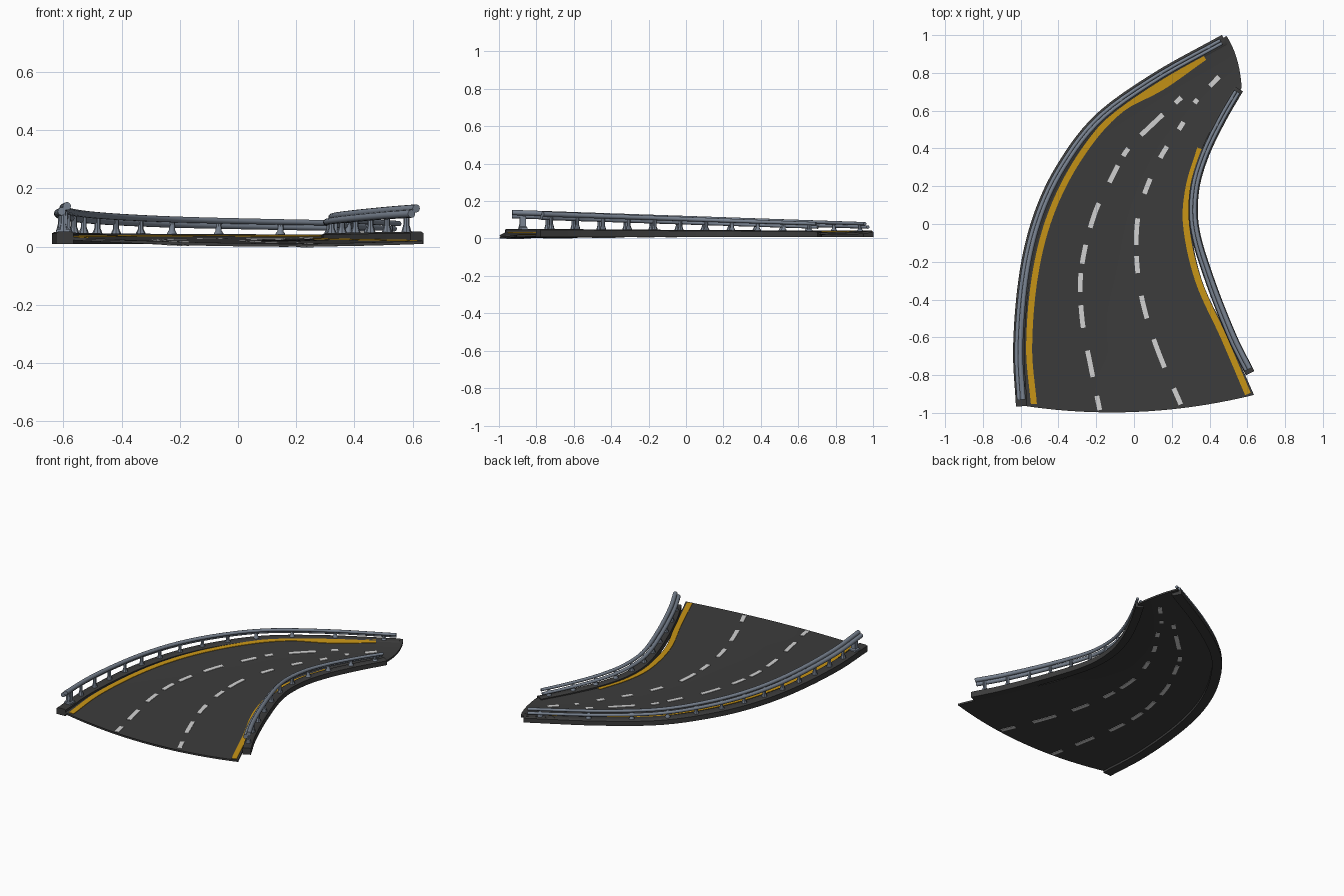
import bpy, bmesh, math
from mathutils import Vector
from mathutils.bvhtree import BVHTree

if "Cube" in bpy.data.objects:
    bpy.data.objects.remove(bpy.data.objects["Cube"])


def material(name, rgb):
    m = bpy.data.materials.new(name)
    m.use_nodes = True
    m.diffuse_color = (*rgb, 1)
    m.node_tree.nodes["Principled BSDF"].inputs["Base Color"].default_value = (*rgb, 1)
    return m


ASPHALT = material("dark asphalt", (0.045, 0.045, 0.045))
YELLOW = material("road yellow", (0.58, 0.30, 0.008))
WHITE = material("line white", (0.65, 0.65, 0.65))
STEEL = material("blue grey steel", (0.19, 0.225, 0.28))


def finish(name, bm, mat, smooth=False):
    bmesh.ops.recalc_face_normals(bm, faces=bm.faces)
    mesh = bpy.data.meshes.new(name)
    bm.to_mesh(mesh)
    bm.free()
    mesh.materials.append(mat)
    ob = bpy.data.objects.new(name, mesh)
    bpy.context.collection.objects.link(ob)
    if smooth:
        bpy.ops.object.select_all(action="DESELECT")
        ob.select_set(True)
        bpy.context.view_layer.objects.active = ob
        bpy.ops.object.shade_smooth_by_angle(angle=math.radians(40))
    return ob


def x_at(pts, y):
    """Smooth curve x(y) through points sorted by y."""
    n = len(pts)
    i = 0
    while i < n - 2 and y > pts[i + 1][1]:
        i += 1

    def slope(k):
        a, b = pts[max(k - 1, 0)], pts[min(k + 1, n - 1)]
        return (b[0] - a[0]) / (b[1] - a[1])

    (xa, ya), (xb, yb) = pts[i], pts[i + 1]
    h = yb - ya
    t = (y - ya) / h
    return ((1 + 2 * t) * (1 - t) ** 2 * xa + t * (1 - t) ** 2 * h * slope(i)
            + t * t * (3 - 2 * t) * xb + t * t * (t - 1) * h * slope(i + 1))


def frame(pts, y):
    """Point on a curve and its sideways direction (toward +x)."""
    d = Vector((x_at(pts, y + 0.01) - x_at(pts, y - 0.01), 0.02)).normalized()
    return Vector((x_at(pts, y), y)), Vector((d.y, -d.x))


def lerp(a, b, t):
    return a + (b - a) * t


def loft(bm, rings):
    """Closed rings joined into a capped solid."""
    rows = [[bm.verts.new(p) for p in ring] for ring in rings]
    n = len(rows[0])
    for a, b in zip(rows, rows[1:]):
        for k in range(n):
            bm.faces.new((a[k], a[(k + 1) % n], b[(k + 1) % n], b[k]))
    bm.faces.new(rows[0])
    bm.faces.new(rows[-1])


def sweep(name, pts, y0, y1, profile, mat, steps=44):
    """Sweep profile(t) -> [(side, z)] along a curve."""
    rings = []
    for i in range(steps + 1):
        t = i / steps
        p, n = frame(pts, lerp(y0, y1, t))
        rings.append([(*(p + n * s), z) for s, z in profile(t)])
    bm = bmesh.new()
    loft(bm, rings)
    return finish(name, bm, mat, True)


# Plan curves
OUTER_EDGE = [(-.60, -.96), (-.625, -.65), (-.59, -.25), (-.515, .05), (-.39, .31), (-.19, .57), (.11, .79), (.49, .995)]
INNER_EDGE = [(.635, -.905), (.50, -.6), (.36, -.3), (.30, 0), (.315, .2), (.37, .38), (.46, .55), (.57, .72)]
OUTER_CURB = [(-.595, -.965), (-.61, -.65), (-.575, -.25), (-.50, .05), (-.375, .31), (-.18, .56), (.12, .775), (.48, .975)]
INNER_CURB = [(.615, -.79), (.52, -.6), (.395, -.28), (.32, -.02), (.32, .18), (.37, .36), (.46, .55), (.555, .715)]
OUTER_LINE = [(-.53, -.955), (-.555, -.65), (-.52, -.25), (-.43, .08), (-.27, .38), (-.06, .62), (.14, .735), (.38, .89)]
INNER_LINE = [(.605, -.905), (.475, -.6), (.34, -.3), (.275, 0), (.29, .2), (.35, .4)]
LANE_A = [(-.18, -.99), (-.23, -.75), (-.275, -.5), (-.28, -.25), (-.21, .05), (-.11, .26), (-.03, .4), (.1, .53), (.24, .66)]
LANE_B = [(.25, -.96), (.13, -.68), (.05, -.43), (.015, -.2), (.02, .03), (.07, .2), (.15, .37), (.25, .52), (.32, .64), (.45, .78)]

# Road slab: shallow dish lofted between the two edges
NU, NV, THICK = 48, 20, 0.011
road_rings = []
for i in range(NU + 1):
    u = i / NU
    yl, yr = lerp(-.96, .995, u), lerp(-.905, .72, u)
    left, right = Vector((x_at(OUTER_EDGE, yl), yl)), Vector((x_at(INNER_EDGE, yr), yr))
    row = []
    for j in range(NV + 1):
        v = j / NV
        dish = 4 * v * (1 - v)
        p = left.lerp(right, v)
        p.y += dish * lerp(-.062, .015, u)
        p.x += dish * .015 * u
        z = lerp(lerp(.035, .042, u), lerp(.02, .032, u), v) - dish * lerp(.016, .006, u)
        row.append(Vector((p.x, p.y, z)))
    road_rings.append(row + [q - Vector((0, 0, THICK)) for q in reversed(row)])
bm = bmesh.new()
loft(bm, road_rings)
road = finish("road_slab", bm, ASPHALT, True)
tree = BVHTree.FromPolygons([v.co for v in road.data.vertices], [p.vertices[:] for p in road.data.polygons])


def painted(bm, pts, y0, y1, width, side=1):
    """Thin strip of paint draped on the top (1) or underside (-1)."""
    steps = max(2, int((y1 - y0) / .03))
    rows = []
    for i in range(steps + 1):
        y = lerp(y0, y1, i / steps)
        p, n = frame(pts, y)
        row = []
        for s in (-.5, 0, .5):
            q = p + n * s * width(y)
            hit = tree.ray_cast(Vector((q.x, q.y, side)), Vector((0, 0, -side)))[0]
            if hit is None:
                hit = tree.find_nearest(Vector((q.x, q.y, .03 if side > 0 else 0)))[0]
            row.append(hit)
        rows.append([h + Vector((0, 0, .003 * side)) for h in row]
                    + [h - Vector((0, 0, .002 * side)) for h in reversed(row)])
    loft(bm, rows)


# Yellow edge lines, the outer one swelling near the far end
bm = bmesh.new()
painted(bm, OUTER_LINE, -.953, .885, lambda y: .032 + .026 * math.exp(-((y - .73) / .12) ** 2))
finish("outer_edge_line", bm, YELLOW)
bm = bmesh.new()
painted(bm, INNER_LINE, -.9, .4, lambda y: .032)
finish("inner_edge_line", bm, YELLOW)

# White lane dashes, showing on both faces of the slab
DASHES = (
    ("left_lane_dashes", LANE_A, ((-.985, -.91), (-.81, -.67), (-.55, -.43), (-.36, -.26), (-.21, -.11),
                                  (-.02, .11), (.22, .31), (.36, .4), (.47, .58), (.64, .67))),
    ("right_lane_dashes", LANE_B, ((-.955, -.87), (-.76, -.61), (-.5, -.38), (-.26, -.17), (-.11, .03),
                                   (.16, .24), (.35, .41), (.5, .54), (.64, .66), (.73, .78))),
)
for name, lane, spans in DASHES:
    bm = bmesh.new()
    for a, b in spans:
        for side in (1, -1):
            painted(bm, lane, a, b, lambda y: .025, side)
    finish(name, bm, WHITE)


# Curbs, rails and posts for both sides
def barrier(name, pts, width, rail_start, rail_end, y0, y1, z0, z1, posts):
    w = width / 2
    sweep(name + "_curb", pts, pts[0][1], pts[-1][1],
          lambda t: [(-w, .008), (w, .008), (w, lerp(.046, .036, t)), (w - .008, lerp(.051, .041, t)),
                     (.008 - w, lerp(.051, .041, t)), (-w, lerp(.046, .036, t))], ASPHALT)
    for part, s in (("upper", 1), ("lower", -1)):
        def tube(t):
            r = lerp(.014, .009, t)
            return [(s * .009 + r * math.cos(k * math.tau / 12),
                     lerp(z0, z1, t) + s * .009 + r * math.sin(k * math.tau / 12)) for k in range(12)]
        sweep(name + "_" + part + "_rail", pts, rail_start, rail_end, tube, STEEL)
    bm = bmesh.new()
    for i in range(posts):
        y = lerp(y0, y1, i / (posts - 1))
        p, n = frame(pts, y)
        t = (y - rail_start) / (rail_end - rail_start)
        bottom, top = lerp(.048, .036, t), lerp(z0, z1, t)
        # flared foot, then a slimmer shaft up into the rails
        loft(bm, [[(p.x + r * math.cos(k * math.tau / 8), p.y + r * math.sin(k * math.tau / 8), z)
                   for k in range(8)]
                  for r, z in ((.018, bottom), (.016, bottom + .008), (.010, lerp(bottom, top, .4)), (.010, top))])
    finish(name + "_posts", bm, STEEL, True)


barrier("outer", OUTER_CURB, .06, -.93, .965, -.88, .93, .13, .070, 14)
barrier("inner", INNER_CURB, .05, -.77, .70, -.72, .66, .122, .070, 11)

# Heavy end post where the outer rail begins
bm = bmesh.new()
p, n = frame(OUTER_CURB, -.87)
loft(bm, [[(p.x + a * s, p.y + b * s, z) for a, b in ((-1, -1), (1, -1), (1, 1), (-1, 1))]
          for s, z in ((.025, .045), (.023, .058), (.016, .064), (.014, .12))])
finish("outer_end_post", bm, STEEL)
